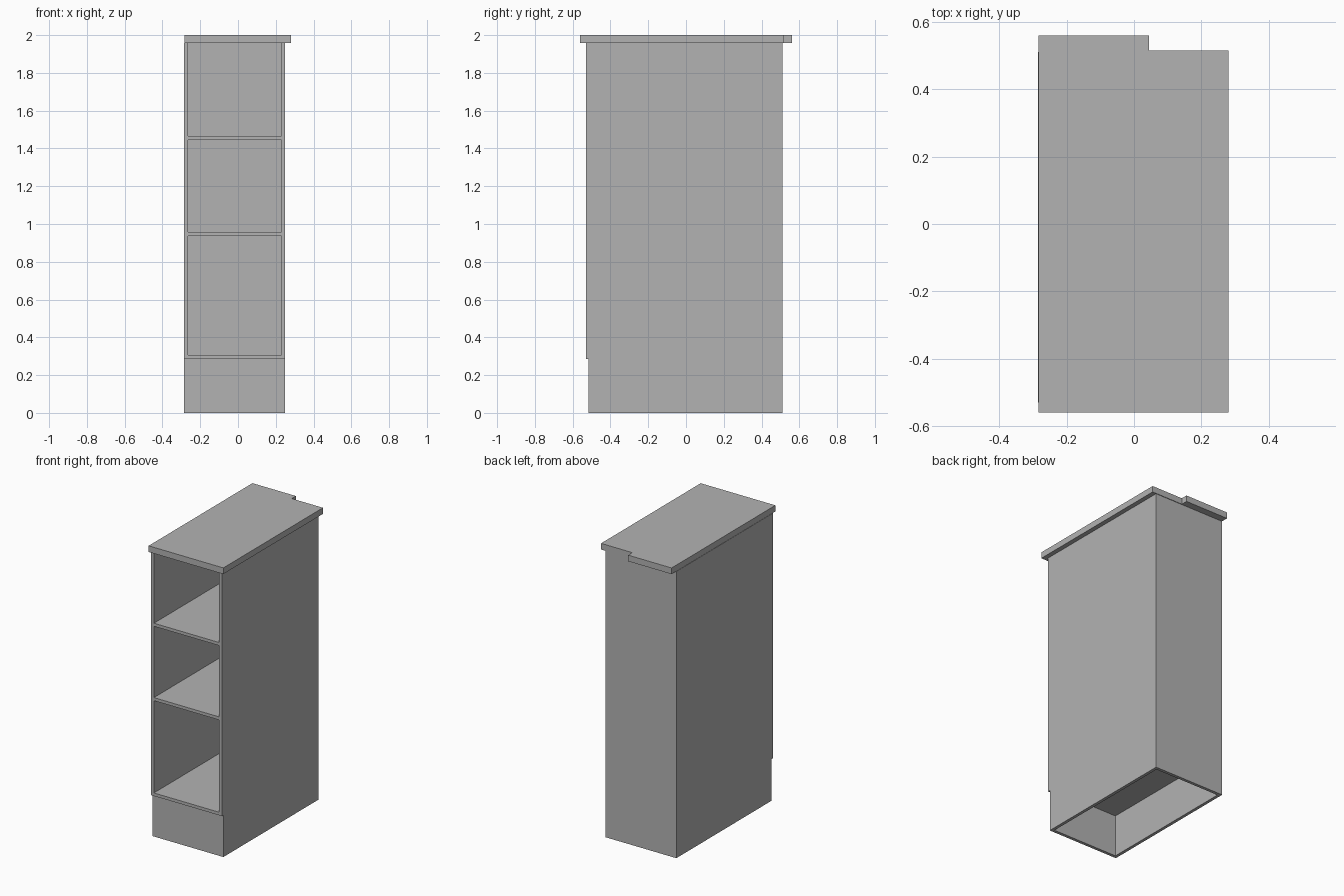
import bpy
import bmesh

cube = bpy.data.objects.get("Cube")
if cube:
    bpy.data.objects.remove(cube, do_unlink=True)

grey = bpy.data.materials.new("plain grey")
grey.use_nodes = True
colour = (0.45, 0.45, 0.45, 1)
grey.diffuse_color = colour
grey.node_tree.nodes["Principled BSDF"].inputs["Base Color"].default_value = colour


def extrude_profile(name, points, direction):
    """Extrude a flat outline of 3D points into a solid board."""
    mesh = bpy.data.meshes.new(name)
    bm = bmesh.new()
    face = bm.faces.new([bm.verts.new(p) for p in points])
    new = bmesh.ops.extrude_face_region(bm, geom=[face])["geom"]
    verts = [g for g in new if isinstance(g, bmesh.types.BMVert)]
    bmesh.ops.translate(bm, verts=verts, vec=direction)
    bmesh.ops.recalc_face_normals(bm, faces=bm.faces)
    bm.to_mesh(mesh)
    bm.free()
    mesh.materials.append(grey)
    obj = bpy.data.objects.new(name, mesh)
    bpy.context.collection.objects.link(obj)


def board(name, x, y, z):
    """Rectangular board from (low, high) pairs."""
    outline = [(x[0], y[0], z[0]), (x[1], y[0], z[0]),
               (x[1], y[1], z[0]), (x[0], y[1], z[0])]
    extrude_profile(name, outline, (0, 0, z[1] - z[0]))


T = 0.021                      # board thickness
LEFT, RIGHT = 0.25, -0.285     # outer faces of the carcass
FRONT, BACK = -0.53, 0.511
KICK_Y, KICK_Z = -0.515, 0.285
TOP = 1.958
inner_x = (RIGHT + T, LEFT - T)

# Side panels, stepped back at the toe kick
side = [(KICK_Y, 0), (BACK, 0), (BACK, TOP), (FRONT, TOP),
        (FRONT, KICK_Z), (KICK_Y, KICK_Z)]
for name, x in (("right_side_panel", RIGHT), ("left_side_panel", LEFT - T)):
    extrude_profile(name, [(x, y, z) for y, z in side], (T, 0, 0))

# Back panel and toe kick
board("back_panel", inner_x, (BACK - T, BACK), (0, TOP))
board("toe_kick", inner_x, (KICK_Y, KICK_Y + T), (0, KICK_Z))

# Bottom board and shelves
for name, z in (("bottom_board", KICK_Z), ("lower_shelf", 0.936), ("upper_shelf", 1.444)):
    board(name, inner_x, (FRONT, BACK - T), (z, z + T))

# Worktop, notched at the back left corner
worktop = [(-0.283, -0.56), (0.281, -0.56), (0.281, 0.515),
           (0.045, 0.515), (0.045, 0.56), (-0.283, 0.56)]
extrude_profile("worktop", [(x, y, TOP) for x, y in worktop], (0, 0, 2 - TOP))
